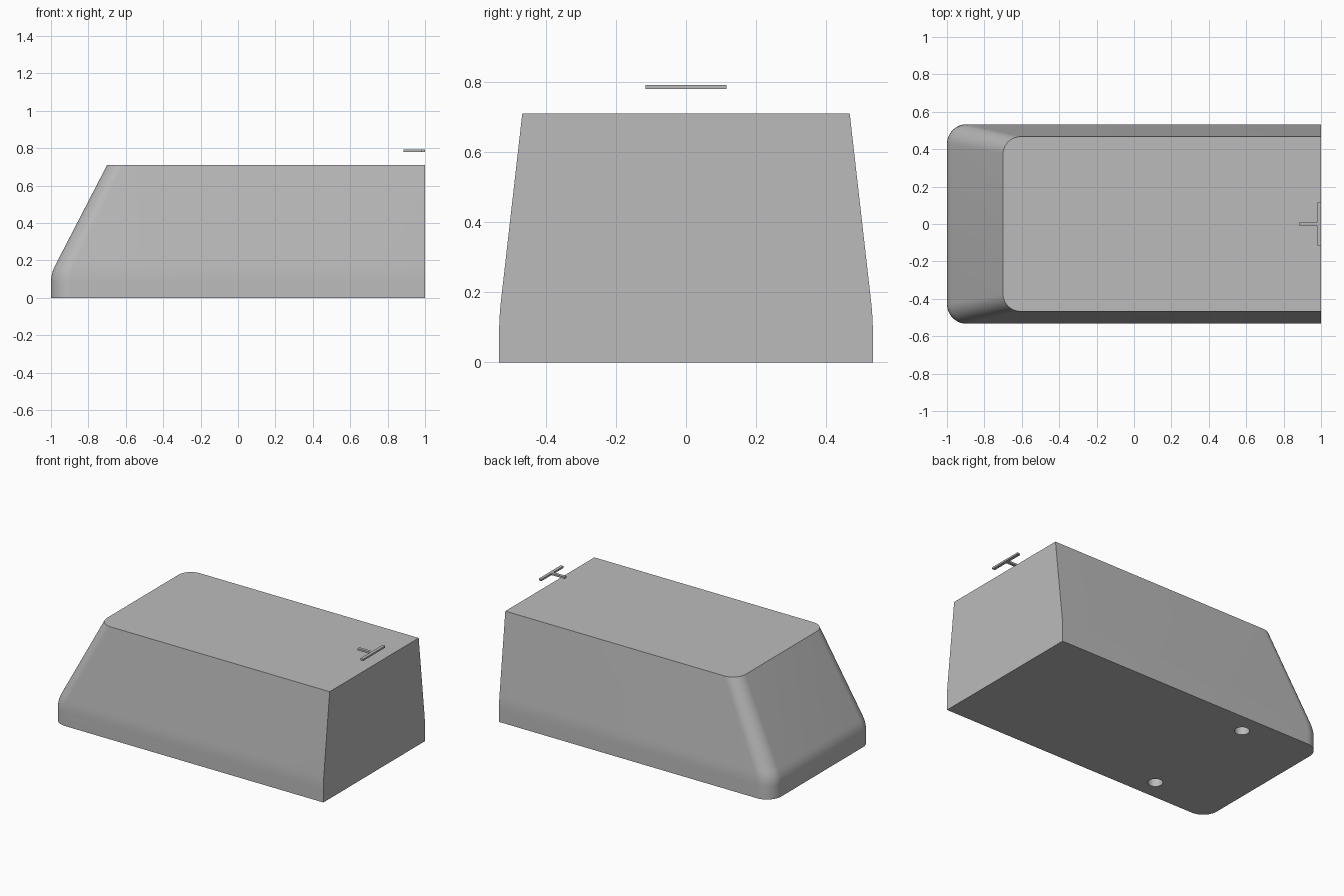
import bpy
import bmesh
import math

cube = bpy.data.objects.get("Cube")
if cube:
    bpy.data.objects.remove(cube, do_unlink=True)

grey = bpy.data.materials.new("plain grey")
grey.use_nodes = True
colour = (0.5, 0.5, 0.5, 1)
grey.diffuse_color = colour
grey.node_tree.nodes["Principled BSDF"].inputs["Base Color"].default_value = colour

HEIGHT, FILLET_LOW, FILLET_HIGH = 0.71, 0.085, 0.175
KINK = (FILLET_LOW + FILLET_HIGH) / 2


def add_object(name, bm):
    bmesh.ops.recalc_face_normals(bm, faces=bm.faces)
    mesh = bpy.data.meshes.new(name)
    bm.to_mesh(mesh)
    bm.free()
    obj = bpy.data.objects.new(name, mesh)
    mesh.materials.append(grey)
    bpy.context.collection.objects.link(obj)
    return obj


def taper(z):
    """Fraction of the inward lean at height z, eased in by the fillet."""
    if z <= FILLET_LOW:
        return 0
    if z >= FILLET_HIGH:
        return (z - KINK) / (HEIGHT - KINK)
    return (z - FILLET_LOW) ** 2 / (2 * (FILLET_HIGH - FILLET_LOW)) / (HEIGHT - KINK)


def section(z, steps=12):
    """Outline with a square end at +x and rounded corners at -x."""
    t = taper(z)
    end, half, r = -1 + 0.3 * t, 0.533 - 0.066 * t, 0.105 - 0.012 * t
    arc = [i * math.pi / 2 / steps for i in range(steps + 1)]
    side = [(end + r - r * math.sin(a), half - r + r * math.cos(a), z) for a in arc]
    side = [(1, half, z)] + side
    return side + [(x, -y, h) for x, y, h in reversed(side)]


# Tapered body lofted through its sections
bm = bmesh.new()
fillet = [FILLET_LOW + (FILLET_HIGH - FILLET_LOW) * i / 6 for i in range(7)]
rings = [[bm.verts.new(p) for p in section(z)] for z in [0] + fillet + [HEIGHT]]
for low, high in zip(rings, rings[1:]):
    for i in range(len(low)):
        j = (i + 1) % len(low)
        bm.faces.new((low[i], low[j], high[j], high[i]))
bm.faces.new(rings[0])
bm.faces.new(rings[-1])
body = add_object("body", bm)

# Two round sockets in the underside
bm = bmesh.new()
for y in (-0.4, 0.4):
    made = bmesh.ops.create_cone(bm, cap_ends=True, segments=32, radius1=0.045,
                                 radius2=0.045, depth=0.3)
    bmesh.ops.translate(bm, verts=made["verts"], vec=(-0.5, y, 0))
cutter = add_object("socket_cutter", bm)
cutter.hide_render = True
cut = body.modifiers.new("sockets", "BOOLEAN")
cut.operation = "DIFFERENCE"
cut.solver = "EXACT"
cut.object = cutter
bpy.context.view_layer.objects.active = body
body.select_set(True)
bpy.ops.object.modifier_apply(modifier=cut.name)
bpy.data.objects.remove(cutter, do_unlink=True)
bpy.ops.object.shade_smooth_by_angle(angle=math.radians(30))


# Thin floating crossbar and its stem above the square end
def add_bar(name, x0, x1, half_width):
    bm = bmesh.new()
    bmesh.ops.create_cube(bm, size=1)
    bmesh.ops.scale(bm, verts=bm.verts, vec=(x1 - x0, half_width * 2, 0.012))
    bmesh.ops.translate(bm, verts=bm.verts, vec=((x0 + x1) / 2, 0, 0.786))
    return add_object(name, bm)


add_bar("crossbar", 0.98, 1.0, 0.116)
add_bar("crossbar_stem", 0.885, 0.98, 0.01)
